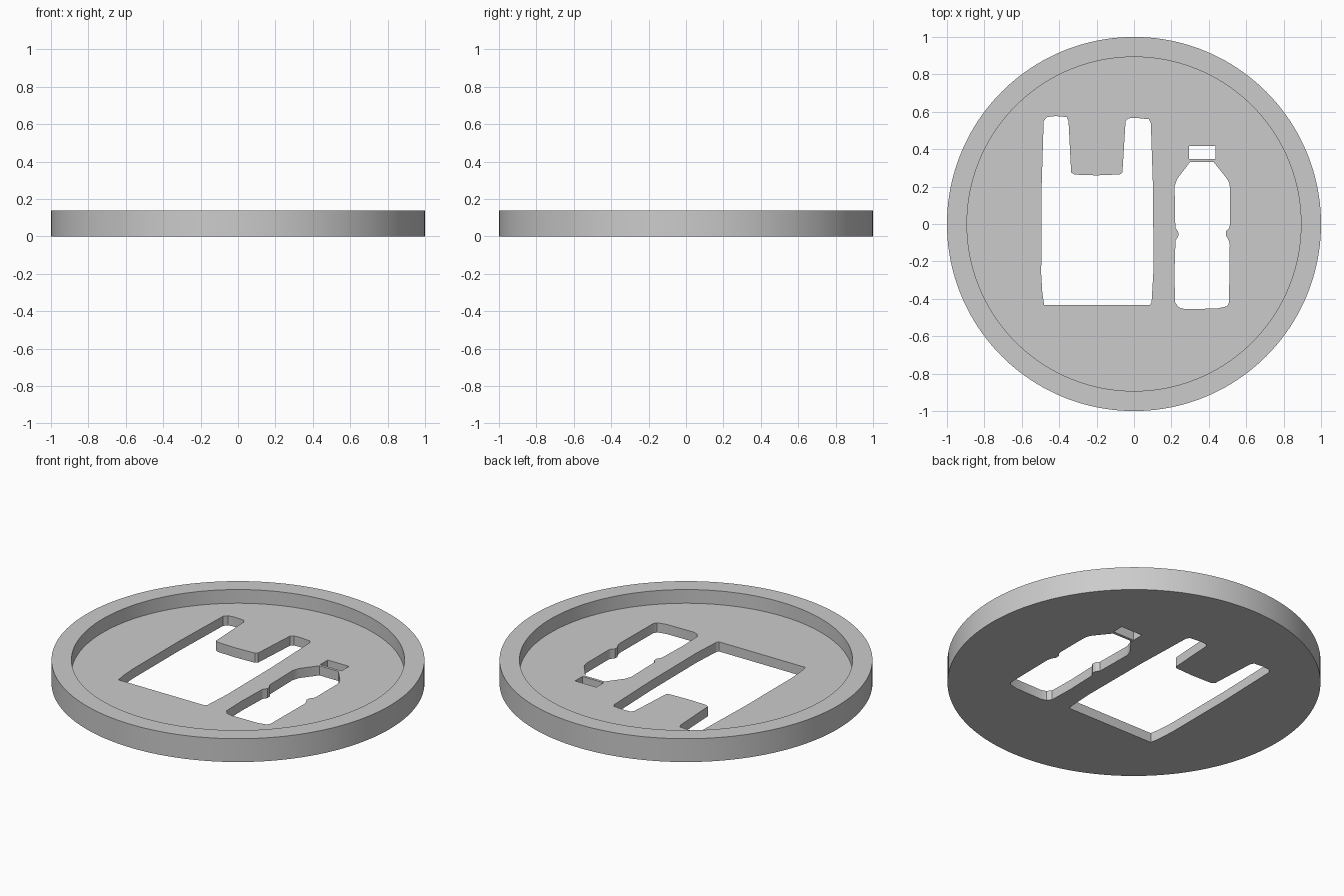
import bpy, bmesh, math

if "Cube" in bpy.data.objects:
    bpy.data.objects.remove(bpy.data.objects["Cube"])

R, R_IN, H, FLOOR, SEG = 1.0, 0.893, 0.138, 0.057, 160

grey = bpy.data.materials.new("light grey")
grey.diffuse_color = (0.6, 0.6, 0.6, 1)
grey.use_nodes = True
grey.node_tree.nodes["Principled BSDF"].inputs["Base Color"].default_value = grey.diffuse_color


def make_object(name, bm):
    bmesh.ops.recalc_face_normals(bm, faces=bm.faces[:])
    me = bpy.data.meshes.new(name)
    bm.to_mesh(me)
    bm.free()
    me.materials.append(grey)
    ob = bpy.data.objects.new(name, me)
    bpy.context.collection.objects.link(ob)
    return ob


def prism(name, outline):
    """Upright cutter through the floor."""
    bm = bmesh.new()
    face = bm.faces.new([bm.verts.new((x, y, -0.1)) for x, y in outline])
    top = bmesh.ops.extrude_face_region(bm, geom=[face])["geom"]
    bmesh.ops.translate(bm, vec=(0, 0, 0.4),
                        verts=[v for v in top if isinstance(v, bmesh.types.BMVert)])
    ob = make_object(name, bm)
    ob.hide_render = True
    return ob


# round tray with a raised rim, one closed solid
bm = bmesh.new()
rings = []
for r, z in ((R, 0), (R, H), (R_IN, H), (R_IN, FLOOR)):
    rings.append([bm.verts.new((r * math.cos(2 * math.pi * i / SEG),
                                r * math.sin(2 * math.pi * i / SEG), z))
                  for i in range(SEG)])
for a, b in zip(rings, rings[1:]):
    for i in range(SEG):
        j = (i + 1) % SEG
        bm.faces.new((a[i], a[j], b[j], b[i]))
bm.faces.new(rings[0])
bm.faces.new(rings[-1])
tray = make_object("round_tray", bm)

# carrier bag opening
bag = [(-0.48, -0.432), (-0.49, -0.37), (-0.496, -0.27), (-0.495, 0.16), (-0.483, 0.55),
       (-0.465, 0.572), (-0.42, 0.577), (-0.36, 0.572), (-0.35, 0.55), (-0.336, 0.275),
       (-0.318, 0.264), (-0.2, 0.26), (-0.075, 0.265), (-0.062, 0.275), (-0.045, 0.55),
       (-0.03, 0.565), (0.015, 0.567), (0.08, 0.56), (0.09, 0.54), (0.102, 0.18),
       (0.104, -0.25), (0.094, -0.42), (0.085, -0.432)]
# bottle opening with a pinched waist
bottle = [(0.30, 0.332), (0.425, 0.332), (0.495, 0.245), (0.508, 0.222), (0.513, 0.195),
          (0.513, -0.005), (0.508, -0.022), (0.493, -0.038), (0.492, -0.062),
          (0.507, -0.088), (0.512, -0.115), (0.508, -0.42), (0.497, -0.44),
          (0.445, -0.452), (0.27, -0.455), (0.24, -0.446), (0.22, -0.42),
          (0.216, -0.27), (0.222, -0.088), (0.238, -0.063), (0.236, -0.04),
          (0.221, -0.02), (0.217, 0.2), (0.23, 0.24)]
# bottle cap opening
cap = [(0.295, 0.348), (0.435, 0.348), (0.435, 0.417), (0.295, 0.417)]

bpy.context.view_layer.objects.active = tray
tray.select_set(True)
for name, outline in (("bag_cutter", bag), ("bottle_cutter", bottle), ("cap_cutter", cap)):
    cutter = prism(name, outline)
    mod = tray.modifiers.new(name, "BOOLEAN")
    mod.operation, mod.solver, mod.object = "DIFFERENCE", "EXACT", cutter
    bpy.ops.object.modifier_apply(modifier=name)
    bpy.data.objects.remove(cutter)

bpy.ops.object.shade_smooth_by_angle(angle=math.radians(30))
